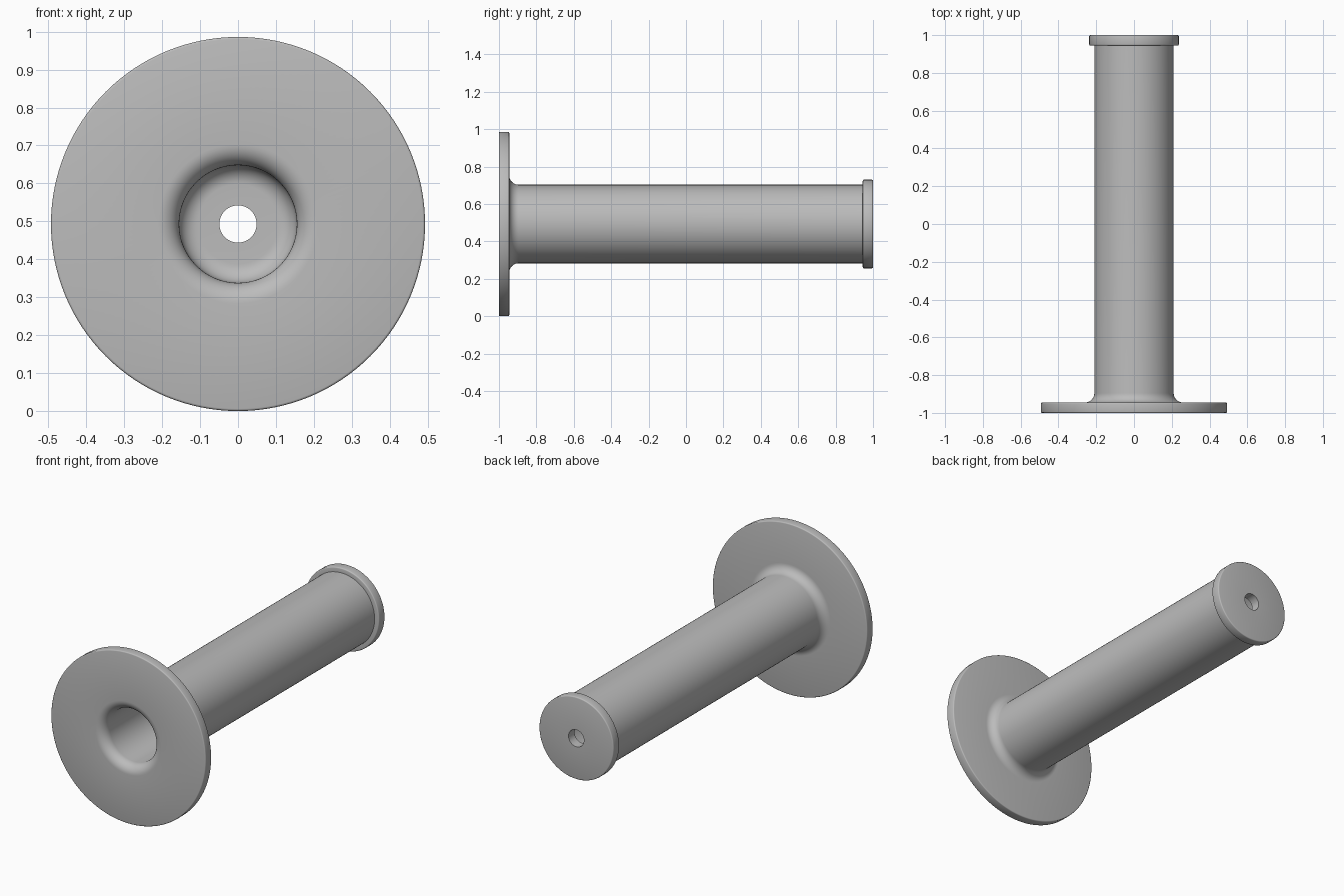
import bpy, bmesh, math
from mathutils import Matrix, Vector

cube = bpy.data.objects.get("Cube")
if cube:
    bpy.data.objects.remove(cube, do_unlink=True)

AXIS_Z = 0.493
SIDES = 128


def arc(radius, y, size, start, end, steps):
    """Quarter-round points in the (radius, y) plane."""
    points = []
    for i in range(steps + 1):
        a = math.radians(start + (end - start) * i / steps)
        points.append((radius + size * math.cos(a), y + size * math.sin(a)))
    return points


def lathe(name, profile, material):
    """Spin a closed (radius, y) profile around the long axis."""
    bm = bmesh.new()
    verts = [bm.verts.new((r, y, 0)) for r, y in profile]
    edges = [bm.edges.new((v, verts[i - 1])) for i, v in enumerate(verts)]
    bmesh.ops.spin(bm, geom=verts + edges, cent=(0, 0, 0), axis=(0, 1, 0),
                   angle=math.tau, steps=SIDES, use_merge=True)
    bmesh.ops.remove_doubles(bm, verts=bm.verts, dist=0.00005)
    bmesh.ops.recalc_face_normals(bm, faces=bm.faces)
    bmesh.ops.transform(bm, matrix=Matrix.Translation(Vector((0, 0, AXIS_Z))), verts=bm.verts)
    mesh = bpy.data.meshes.new(name)
    bm.to_mesh(mesh)
    bm.free()
    mesh.materials.append(material)
    obj = bpy.data.objects.new(name, mesh)
    bpy.context.collection.objects.link(obj)
    bpy.ops.object.select_all(action='DESELECT')
    obj.select_set(True)
    bpy.context.view_layer.objects.active = obj
    bpy.ops.object.shade_smooth_by_angle(angle=math.radians(35))
    return obj


grey = bpy.data.materials.new("plain grey")
grey.use_nodes = True
grey.diffuse_color = (0.5, 0.5, 0.5, 1)
grey.node_tree.nodes["Principled BSDF"].inputs["Base Color"].default_value = grey.diffuse_color

# Main dimensions
flange, tube, cap, bore, hole = 0.493, 0.21, 0.237, 0.155, 0.049
thick, fillet, edge = 0.055, 0.05, 0.006
front, back = -1, 1

profile = []
# Flange rim with softened edges
profile += arc(flange - edge, front + edge, edge, -90, 0, 3)
profile += arc(flange - edge, front + thick - edge, edge, 0, 90, 3)
# Concave root where the flange meets the tube
profile += arc(tube + fillet, front + thick + fillet, fillet, 270, 180, 10)
# Raised end cap
profile += [(tube, back - thick)]
profile += arc(cap - edge, back - thick + edge, edge, -90, 0, 3)
profile += arc(cap - edge, back - edge, edge, 0, 90, 3)
# Small through hole and rounded floor of the bore
profile += [(hole, back), (hole, back - thick)]
profile += arc(bore - fillet, back - thick - fillet, fillet, 90, 0, 10)
# Flared bore mouth
profile += arc(bore + thick, front + thick, thick, 180, 270, 10)

lathe("flanged_sleeve", profile, grey)
